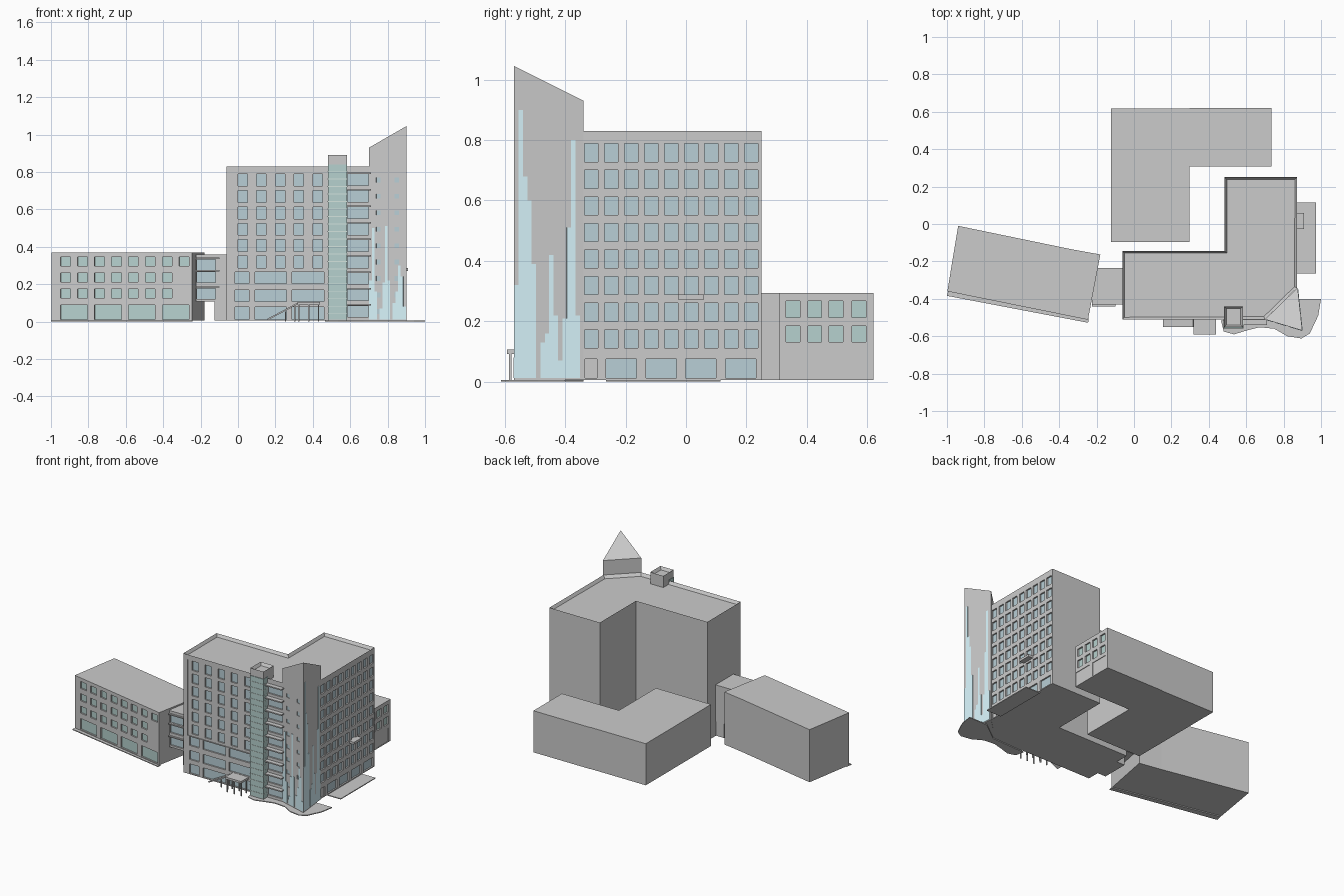
import bpy, bmesh, math
from mathutils import Matrix, Vector

if "Cube" in bpy.data.objects:
    bpy.data.objects.remove(bpy.data.objects["Cube"])


def material(name, rgb):
    m = bpy.data.materials.new(name)
    m.diffuse_color = (*rgb, 1)
    m.use_nodes = True
    m.node_tree.nodes["Principled BSDF"].inputs["Base Color"].default_value = m.diffuse_color
    return m


BLUE = material("blue_glass", (0.48, 0.62, 0.67))
TEAL = material("teal_glass", (0.47, 0.64, 0.62))
CYAN = material("cyan_light", (0.68, 0.91, 0.97))
PALE = material("pale_mullion", (0.66, 0.78, 0.74))
G = 0.006  # ground slab thickness


def finish(name, bm, mat=None):
    bmesh.ops.recalc_face_normals(bm, faces=bm.faces)
    me = bpy.data.meshes.new(name)
    bm.to_mesh(me)
    bm.free()
    ob = bpy.data.objects.new(name, me)
    bpy.context.collection.objects.link(ob)
    if mat:
        me.materials.append(mat)
    return ob


def boxes(name, items, mat=None, frame=Matrix()):
    """One object made of boxes given as (x0, x1, y0, y1, z0, z1)."""
    bm = bmesh.new()
    for x0, x1, y0, y1, z0, z1 in items:
        m = Matrix.Translation(((x0 + x1) / 2, (y0 + y1) / 2, (z0 + z1) / 2))
        m = frame @ m @ Matrix.Diagonal((x1 - x0, y1 - y0, z1 - z0, 1))
        bmesh.ops.create_cube(bm, size=1, matrix=m)
    return finish(name, bm, mat)


def prism(name, pts, z0, z1, parapet=0, rim=0.016, raised=None):
    """Extruded outline; optional sunken roof, or one raised roof corner."""
    bm = bmesh.new()
    base = bm.faces.new([bm.verts.new((x, y, z0)) for x, y in pts])
    up = bmesh.ops.extrude_face_region(bm, geom=[base])["geom"]
    for v in up:
        if isinstance(v, bmesh.types.BMVert):
            v.co.z = z1
    if raised:
        for v in up:
            if isinstance(v, bmesh.types.BMVert) and (v.co.xy - Vector(raised[:2])).length < 1e-4:
                v.co.z = raised[2]
    bmesh.ops.recalc_face_normals(bm, faces=bm.faces)
    if parapet:
        top = [f for f in bm.faces if f.normal.z > 0.9]
        bmesh.ops.inset_region(bm, faces=top, thickness=rim)
        for v in top[0].verts:
            v.co.z -= parapet
    return finish(name, bm)


def rect(x0, x1, y0, y1):
    return [(x0, y0), (x1, y0), (x1, y1), (x0, y1)]


def wall(p, q):
    """Frame on a wall: x runs from p to q, -y points outward."""
    a = math.atan2(q[1] - p[1], q[0] - p[0])
    return Matrix.Translation((p[0], p[1], 0)) @ Matrix.Rotation(a, 4, "Z")


def carve(body, name, items, frame):
    cut = boxes(name, items, None, frame)
    cut.hide_render = True
    cut.display_type = "WIRE"
    mod = body.modifiers.new(name, "BOOLEAN")
    mod.operation, mod.solver, mod.object = "DIFFERENCE", "EXACT", cut


def windows(body, name, frame, rects, mat, depth=0.010):
    """Recessed panes: openings are carved and glass set in behind."""
    carve(body, name + "_cutter", [(a, b, -0.03, depth + 0.004, c, d) for a, b, c, d in rects], frame)
    e = 0.0005
    boxes(name, [(a - e, b + e, depth, depth + 0.008, c - e, d + e) for a, b, c, d in rects], mat, frame)


ROWS = [0.758 - 0.088 * i for i in range(9)]

# Main L-shaped block with cut corner and parapet
main = prism("main_block", [(-0.062, -0.51), (0.70, -0.51), (0.872, -0.342), (0.872, 0.25),
                            (0.485, 0.25), (0.485, -0.145), (-0.062, -0.145)], G, 0.83, 0.02)
front = wall((0, -0.51), (1, -0.51))
carve(main, "front_panel_cutter", [(-0.03, 0.49, -0.03, 0.006, 0.27, 0.795)], front)
panel = wall((0, -0.504), (1, -0.504))
windows(main, "front_windows", panel,
        [(x, x + 0.05, z - 0.032, z + 0.032) for x in (0, 0.1, 0.2, 0.3, 0.402) for z in ROWS[:6]], BLUE)
windows(main, "front_wide_windows", front,
        [(a, b, c, d) for a, b in ((-0.015, 0.06), (0.09, 0.26), (0.29, 0.46))
         for c, d in ((0.205, 0.266), (0.108, 0.17), (0.012, 0.077))], BLUE)
windows(main, "bay_windows", front, [(0.585, 0.698, z - 0.03, z + 0.03) for z in ROWS], BLUE)
boxes("bay_sunshades", [(0.575, 0.71, -0.54, -0.50, z + 0.031, z + 0.039) for z in ROWS])

# Right side of the main block
right = wall((0.872, 0), (0.872, 1))
side = [(-0.336 + 0.0662 * i, -0.291 + 0.0662 * i, z - 0.03, z + 0.03) for i in range(9) for z in ROWS[:8]]
side += [(-0.265 + 0.132 * i, -0.164 + 0.132 * i, 0.013, 0.076) for i in range(4)]
windows(main, "side_windows", right, side, BLUE)
carve(main, "side_door_cutter", [(-0.335, -0.295, -0.03, 0.006, 0.012, 0.076)], right)
boxes("side_balcony", [(0.86, 0.908, -0.027, 0.06, 0.272, 0.288)])

# Stair tower with glass front and thin mullions
prism("stair_tower", rect(0.482, 0.582, -0.552, -0.44), G, 0.89, 0.02)
boxes("stair_glass", [(0.480, 0.584, -0.556, -0.505, 0.012, 0.84)], TEAL)
boxes("stair_mullions", [(0.479, 0.585, -0.558, -0.505, z, z + 0.004)
                         for z in [0.04 + 0.04 * i for i in range(20)]], PALE)

# Triangular corner tower with sloping top
A, B, C = (0.70, -0.51), (0.90, -0.57), (0.875, -0.34)
corner = prism("corner_tower", [A, B, C], G, 0.93, raised=(*B, 1.045))
left_face, right_face = wall(A, B), wall(B, C)
windows(corner, "corner_windows", left_face,
        [(u, u + 0.026, z - 0.013, z + 0.013) for u in (0.04, 0.142) for z in ROWS], BLUE, 0.004)


def light_bars(name, frame, start, step, tops):
    boxes(name, [(start + i * step, start + (i + 1) * step, -0.002, 0.002, 0.012, h)
                 for i, h in enumerate(tops) if h], CYAN, frame)


light_bars("right_light_bars", right_face, 0.001, 0.0146,
           [0.32, 0.90, 0.68, 0.60, 0.39, 0, 0.13, 0.16, 0.42, 0.22, 0.07, 0.21, 0.51, 0.80, 0.22])
light_bars("left_light_bars", left_face, 0.002, 0.0146,
           [0.22, 0.50, 0.16, 0, 0.07, 0.21, 0.51, 0.22, 0, 0.10, 0.16, 0.30, 0.24, 0.08])

# Left building, turned slightly, on a thin base
P, Q = (-0.998, -0.36), (-0.246, -0.512)
west = prism("left_building", [P, Q, (-0.18, -0.163), (-0.335, -0.135), (-0.94, -0.01)], G, 0.37)
prism("left_base", [(-1.0, -0.384), (-0.245, -0.528), (-0.242, -0.50), (-0.99, -0.34)], 0, G)
wf = wall(P, Q)
cols = [0.05 + 0.0925 * i for i in range(8)]
panes = [(u, u + 0.054, z - 0.024, z + 0.024) for j, z in enumerate((0.321, 0.236, 0.15))
         for u in (cols if j == 0 else cols[:7])]
panes += [(cols[i], cols[i + 1] + 0.054, 0.012, 0.088) for i in (0, 2, 4, 6)]
windows(west, "left_windows", wf, panes, TEAL)

# Raised link between the left building and the main block
link = prism("link_bridge", rect(-0.225, -0.06, -0.43, -0.235), 0.108, 0.36)
prism("link_support", rect(-0.125, -0.06, -0.425, -0.24), G, 0.11)
windows(link, "link_windows", wall((0, -0.43), (1, -0.43)),
        [(-0.22, -0.12, z - 0.028, z + 0.028) for z in (0.305, 0.237, 0.15)], BLUE)
boxes("link_sunshades", [(-0.225, -0.10, -0.442, -0.42, z, z + 0.007) for z in (0.335, 0.268, 0.182)])

# Low rear building: two wings
prism("rear_wing", rect(-0.124, 0.298, -0.097, 0.617), G, 0.294)
east = prism("rear_east_wing", rect(0.298, 0.735, 0.308, 0.62), G, 0.294)
ef = wall((0.735, 0), (0.735, 1))
windows(east, "rear_windows", ef,
        [(y, y + 0.046, z - 0.027, z + 0.027) for y in (0.331, 0.403, 0.474, 0.549) for z in (0.24, 0.158)], TEAL)
carve(east, "rear_panel_cutter", [(a, b, -0.03, 0.004, 0.01, 0.105)
                                  for a, b in ((0.312, 0.446), (0.474, 0.598))], ef)

# Entrance canopy on posts with a sloping ramp roof
boxes("entrance_canopy", [(0.318, 0.438, -0.592, -0.505, 0.092, 0.106)])
boxes("canopy_posts", [(x, x + 0.007, y, y + 0.007, 0, 0.094)
                       for x in (0.322, 0.375, 0.427) for y in (-0.585, -0.53)])
slope = Matrix.Translation((0.16, 0, 0.008)) @ Matrix.Rotation(-math.atan2(0.085, 0.16), 4, "Y")
boxes("sloping_canopy", [(0, 0.18, -0.55, -0.51, 0, 0.008)], None, slope)
boxes("slope_posts", [(x, x + 0.007, -0.547, -0.54, 0, h) for x, h in ((0.25, 0.055), (0.30, 0.082))])

# Thin paved areas
prism("curved_plaza", [(0.465, -0.515), (0.48, -0.575), (0.535, -0.59), (0.60, -0.57), (0.67, -0.552),
                       (0.75, -0.56), (0.82, -0.60), (0.895, -0.612), (0.94, -0.585), (0.985, -0.49),
                       (1.0, -0.40), (0.86, -0.40), (0.72, -0.505)], 0, G)
prism("side_paving", rect(0.86, 0.973, -0.265, 0.115), 0, G)
